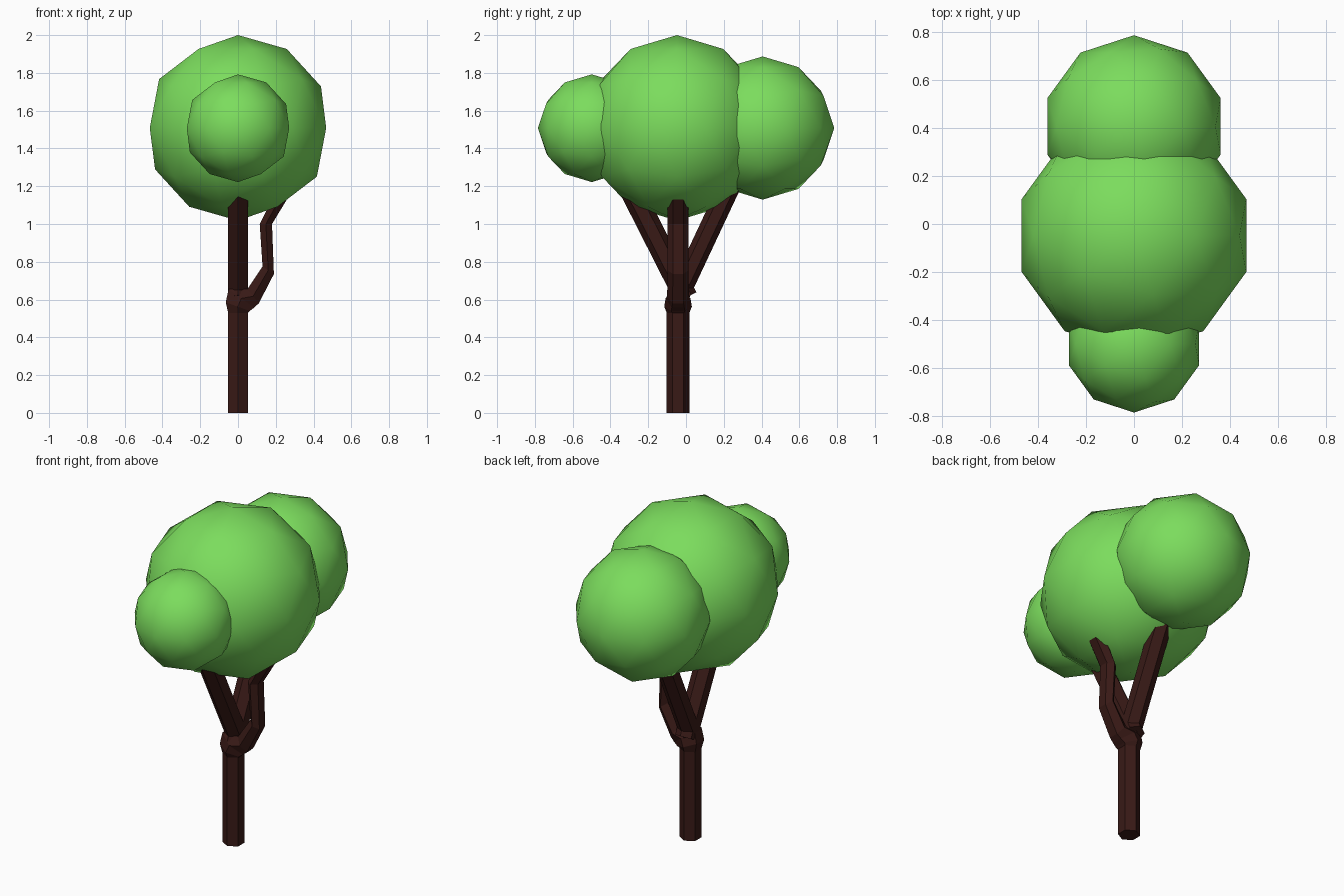
import bpy, bmesh, math
from mathutils import Vector

if "Cube" in bpy.data.objects:
    bpy.data.objects.remove(bpy.data.objects["Cube"])


def material(name, color):
    m = bpy.data.materials.new(name)
    m.diffuse_color = color
    m.use_nodes = True
    m.node_tree.nodes["Principled BSDF"].inputs["Base Color"].default_value = m.diffuse_color
    return m


leaf = material("leaf_green", (0.2, 0.72, 0.11, 1))
bark = material("bark_brown", (0.04, 0.010, 0.008, 1))


def loft(name, rings):
    """Hexagonal limb; each ring is (centre, half-width vector, corner vector)."""
    bm = bmesh.new()
    loops = []
    for c, u, v in rings:
        angles = [math.radians(30 + 60 * k) for k in range(6)]
        loops.append([bm.verts.new(c + u * (math.cos(a) / 0.866) + v * math.sin(a))
                      for a in angles])
    for lo, hi in zip(loops, loops[1:]):
        for i in range(6):
            j = (i + 1) % 6
            bm.faces.new((lo[i], lo[j], hi[j], hi[i]))
    bm.faces.new(loops[0][::-1])
    bm.faces.new(loops[-1])
    bmesh.ops.recalc_face_normals(bm, faces=bm.faces[:])
    me = bpy.data.meshes.new(name)
    bm.to_mesh(me)
    bm.free()
    ob = bpy.data.objects.new(name, me)
    bpy.context.collection.objects.link(ob)
    me.materials.append(bark)


# Trunk running on into the crooked side branch:
# left x, left z, right x, right z, half depth
profile = [
    (-0.052, 0.00, 0.052, 0.00, 0.060),
    (-0.052, 0.53, 0.052, 0.53, 0.060),
    (-0.065, 0.585, 0.062, 0.54, 0.073),
    (-0.050, 0.655, 0.085, 0.557, 0.066),
    (0.050, 0.655, 0.110, 0.58, 0.058),
    (0.130, 0.775, 0.190, 0.735, 0.055),
    (0.115, 1.00, 0.180, 1.00, 0.055),
    (0.200, 1.17, 0.265, 1.14, 0.055),
]
rings = []
for lx, lz, rx, rz, depth in profile:
    left, right = Vector((lx, -0.042, lz)), Vector((rx, -0.042, rz))
    rings.append(((left + right) / 2, (right - left) / 2, Vector((0, depth, 0))))
loft("trunk_and_side_branch", rings)


# Straight branches leaning to the front and back
def branch(name, start, end, r):
    a, b = Vector(start), Vector(end)
    d = (b - a).normalized()
    u = Vector((0.052, 0, 0))
    v = d.cross(Vector((1, 0, 0))) * r
    loft(name, [(a, u, v), (b, u, v)])


branch("front_branch", (0, 0.0, 0.61), (0, -0.32, 1.24), 0.062)
branch("back_branch", (0, -0.05, 0.60), (0, 0.25, 1.24), 0.057)

# Foliage balls
for name, y, z, r in [("main_foliage", -0.048, 1.509, 0.491),
                      ("back_foliage", 0.406, 1.508, 0.379),
                      ("front_foliage", -0.499, 1.507, 0.285)]:
    bpy.ops.mesh.primitive_ico_sphere_add(subdivisions=2, radius=r, location=(0, y, z))
    ob = bpy.context.object
    ob.name = name
    ob.data.materials.append(leaf)
    bpy.ops.object.shade_smooth()
